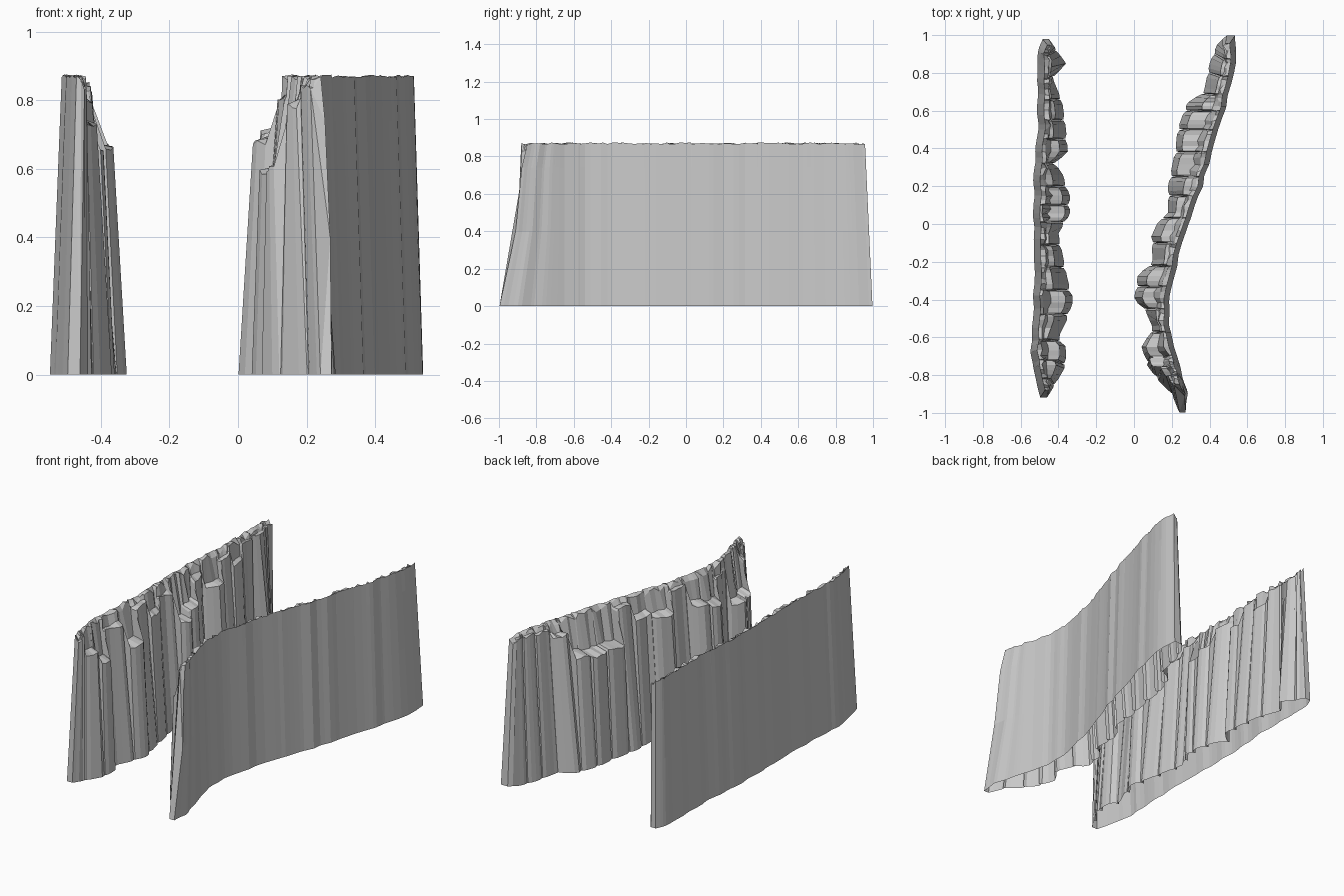
import bpy
import bmesh
import random

random.seed(7)
if "Cube" in bpy.data.objects:
    bpy.data.objects.remove(bpy.data.objects["Cube"], do_unlink=True)

TOP = 0.87
stone = bpy.data.materials.new("grey_stone")
stone.use_nodes = True
colour = (0.58, 0.58, 0.58, 1)
stone.diffuse_color = colour
stone.node_tree.nodes["Principled BSDF"].inputs["Base Color"].default_value = colour


def interp(points, a):
    """Value at a of a line given as (position, value) pairs."""
    if a <= points[0][0]:
        return points[0][1]
    for (pa, va), (pb, vb) in zip(points, points[1:]):
        if a <= pb:
            return va + (vb - va) * (a - pa) / (pb - pa)
    return points[-1][1]


def jitter(amount):
    return random.uniform(-amount, amount)


def wall(name, outer, inner, lean, front, back, blocks):
    """Hollow rock wall, open below: a nearly flat outer face, a thin crest
    and stepped pillars, given as (front y, back y, ledge height), inside.
    front and back give how far the ends draw in at each height."""
    y_min, y_max = outer[0][0], outer[-1][0]
    side = 1 if inner[3][1] > outer[3][1] else -1
    panels = [(y_min + k * 0.06, jitter(0.006)) for k in range(36)]
    bm = bmesh.new()

    def drawn_in(y, z):
        y += interp(front, z) * max(0, 1 - (y - y_min) / 0.35)
        return y - interp(back, z) * max(0, 1 - (y_max - y) / 0.35)

    def section(y, ledge_y, ledge, reach):
        """One slice: outer levels, crest, ledge back, ledge front, foot."""
        pts = []
        for z in (0, 0.4, 0.74, TOP):
            yy = drawn_in(y, z)
            x = interp(outer, yy) + interp(panels, y) + side * lean * z / TOP
            pts.append((x, yy, z + (jitter(0.005) if z == TOP else 0)))
        crest_x = pts[-1][0] + side * random.uniform(0.012, 0.03)
        pts.append((crest_x, pts[-1][1] + jitter(0.006), TOP - random.choice((0, 0.01, 0.03))))
        yl = drawn_in(ledge_y, ledge)
        xo, xi = interp(outer, yl), interp(inner, yl)
        set_back = 0.13 + max(0, ledge - 0.62) * 1.5
        front_x = xo + (xi - xo) * reach * (1 - set_back)
        front_x = side * max(side * front_x, side * crest_x + 0.01)
        back_x = crest_x + (front_x - crest_x) * random.uniform(0.2, 0.4)
        pts.append((back_x, yl, ledge + 0.02 * (ledge < 0.8)))
        pts.append((front_x, yl, ledge + jitter(0.008)))
        xo, xi = interp(outer, y), interp(inner, y)
        pts.append((xo + (xi - xo) * reach, y, 0))
        return [bm.verts.new(p) for p in pts]

    rows = []
    for n, (y0, y1, height) in enumerate(blocks):
        mid = (y0 + y1) / 2
        tilt = jitter(0.015)
        for t in (0.03, 0.25, 0.5, 0.78, 0.97):
            y = y0 + (y1 - y0) * t
            rows.append(section(y, mid + (y - mid) * 0.93,
                                min(0.85, height + tilt * (t - 0.5)),
                                0.95 if t in (0.03, 0.97) else 1))
        # Cleft between two pillars
        if n + 1 < len(blocks):
            rows.append(section(y1, y1, max(height, blocks[n + 1][2]) - 0.01, 0.84))

    for a, b in zip(rows, rows[1:]):
        for k in range(len(a) - 1):
            bm.faces.new((a[k], a[k + 1], b[k + 1], b[k]))
    ends = [bm.faces.new(rows[0]), bm.faces.new(rows[-1])]
    bmesh.ops.triangulate(bm, faces=ends)
    bmesh.ops.recalc_face_normals(bm, faces=bm.faces)
    mesh = bpy.data.meshes.new(name)
    bm.to_mesh(mesh)
    bm.free()
    mesh.materials.append(stone)
    obj = bpy.data.objects.new(name, mesh)
    bpy.context.collection.objects.link(obj)


# Left wall, curved in plan
wall("left_wall",
     [(-1, .275), (-.9, .285), (-.7, .23), (-.55, .19), (-.4, .19),
      (-.2, .23), (0, .285), (.2, .36), (.4, .42), (.6, .48), (.85, .54), (1, .54)],
     [(-1, .24), (-.9, .2), (-.83, .13), (-.75, .07), (-.65, .04),
      (-.55, .1), (-.46, .06), (-.4, 0), (-.27, .02), (-.2, .1),
      (-.07, .09), (.02, .13), (.06, .18), (.2, .18), (.4, .22),
      (.5, .23), (.64, .28), (.7, .37), (.85, .4), (.95, .44), (1, .49)],
     .027,
     [(0, 0), (.36, .06), (.42, .1), (.75, .12), (TOP, .15)], [(0, 0), (TOP, .04)],
     [(-1, -.9, .84), (-.9, -.81, .78), (-.81, -.73, .6), (-.73, -.57, .59),
      (-.57, -.45, .8), (-.45, -.33, .68), (-.33, -.22, .71), (-.22, -.1, .84),
      (-.1, .03, .72), (.03, .15, .74), (.15, .25, .84), (.25, .38, .64),
      (.38, .5, .64), (.5, .6, .66), (.6, .69, .8), (.69, .8, .84),
      (.8, .9, .85), (.9, 1, .85)])

# Right wall, nearly straight in plan
wall("right_wall",
     [(-.92, -.5), (-.75, -.54), (-.65, -.545), (-.5, -.53), (.25, -.53),
      (.5, -.51), (.9, -.51), (.98, -.48)],
     [(-.92, -.46), (-.82, -.4), (-.75, -.36), (-.65, -.36), (-.6, -.4),
      (-.5, -.35), (-.4, -.32), (-.3, -.35), (-.2, -.37), (-.05, -.4),
      (.05, -.34), (.15, -.34), (.27, -.38), (.32, -.42), (.38, -.35),
      (.5, -.36), (.65, -.38), (.77, -.43), (.85, -.36), (.98, -.45)],
     .035, [(0, 0), (TOP, .04)], [(0, 0), (TOP, .03)],
     [(-.92, -.85, .84), (-.85, -.74, .73), (-.74, -.62, .65), (-.62, -.48, .8),
      (-.48, -.35, .66), (-.35, -.23, .84), (-.23, -.11, .74), (-.11, .01, .8),
      (.01, .1, .62), (.1, .2, .67), (.2, .32, .79), (.32, .45, .7),
      (.45, .55, .83), (.55, .66, .75), (.66, .78, .84), (.78, .92, .84),
      (.92, .98, .85)])
